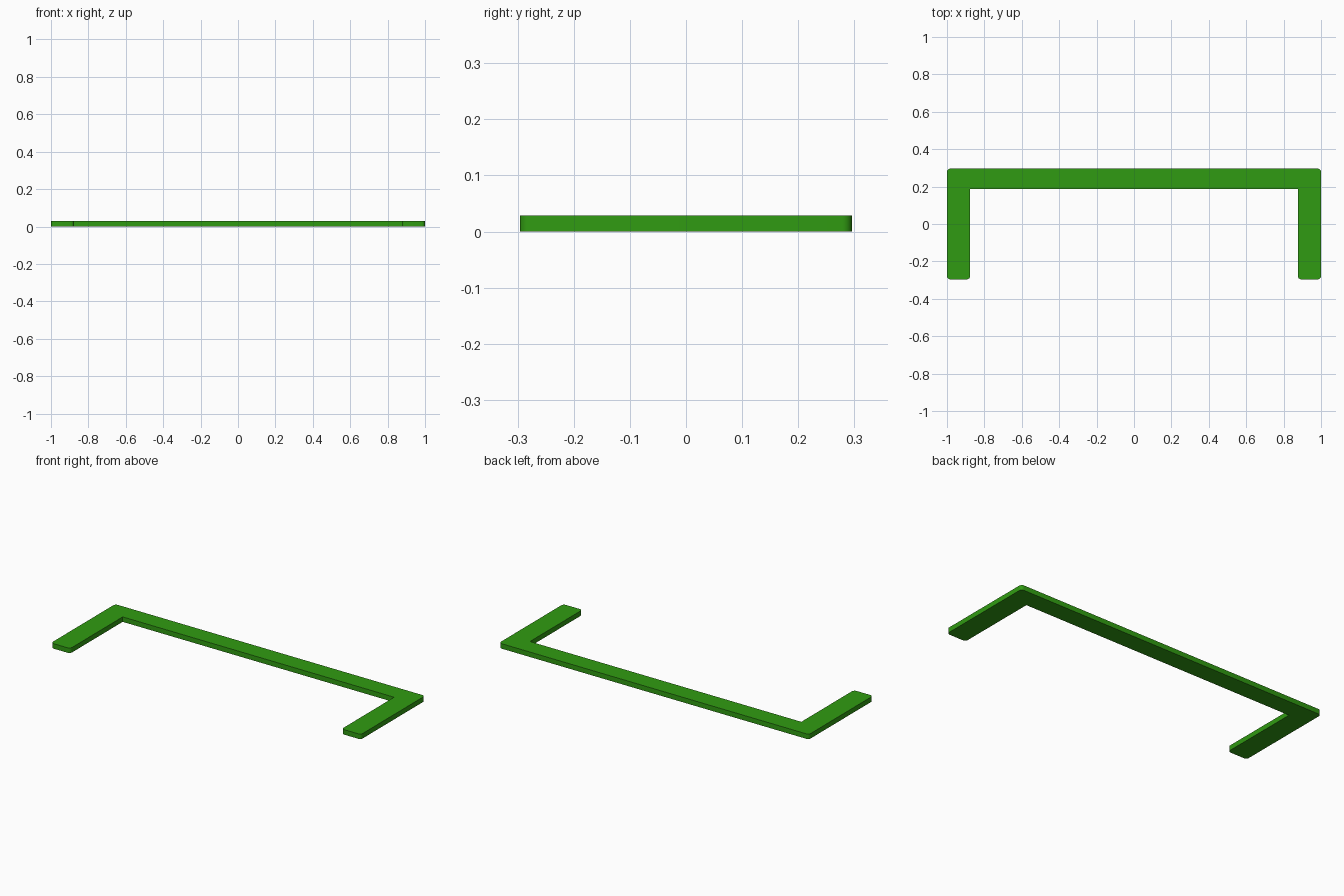
import bpy, bmesh, math
from mathutils import Vector

if "Cube" in bpy.data.objects:
    bpy.data.objects.remove(bpy.data.objects["Cube"])

HALF_X, HALF_Y, HEIGHT = 1.0, 0.296, 0.029
LEG_X, BAR_Y, RADIUS, STEPS = 0.876, 0.188, 0.018, 6


def rounded_corner(corner, sx, sy):
    """Arc points for a convex corner facing (sx, sy), in angle order."""
    cx, cy = corner[0] - sx * RADIUS, corner[1] - sy * RADIUS
    start = {(1, 1): 0, (-1, 1): 90, (-1, -1): 180, (1, -1): 270}[(sx, sy)]
    angles = [math.radians(start + 90 * i / STEPS) for i in range(STEPS + 1)]
    return [(cx + RADIUS * math.cos(a), cy + RADIUS * math.sin(a)) for a in angles]


# Right half of the U outline: inner corner, leg end, outer back corner
right = [(LEG_X, BAR_Y)]
right += rounded_corner((LEG_X, -HALF_Y), -1, -1)
right += rounded_corner((HALF_X, -HALF_Y), 1, -1)
right += rounded_corner((HALF_X, HALF_Y), 1, 1)
outline = right + [(-x, y) for x, y in reversed(right)]

# Extrude the outline into a flat plate
bm = bmesh.new()
face = bm.faces.new([bm.verts.new((x, y, 0)) for x, y in outline])
extruded = bmesh.ops.extrude_face_region(bm, geom=[face])
top = [g for g in extruded["geom"] if isinstance(g, bmesh.types.BMVert)]
bmesh.ops.translate(bm, verts=top, vec=Vector((0, 0, HEIGHT)))
bmesh.ops.recalc_face_normals(bm, faces=bm.faces)
mesh = bpy.data.meshes.new("u_shaped_frame")
bm.to_mesh(mesh)
bm.free()

frame = bpy.data.objects.new("u_shaped_frame", mesh)
bpy.context.collection.objects.link(frame)

# Green finish
green = bpy.data.materials.new("green")
green.diffuse_color = (0.03, 0.33, 0.006, 1)
green.use_nodes = True
green.node_tree.nodes["Principled BSDF"].inputs["Base Color"].default_value = green.diffuse_color
mesh.materials.append(green)

# Smooth rounded corners, sharp rims
bpy.context.view_layer.objects.active = frame
frame.select_set(True)
bpy.ops.object.shade_smooth_by_angle(angle=math.radians(30))
